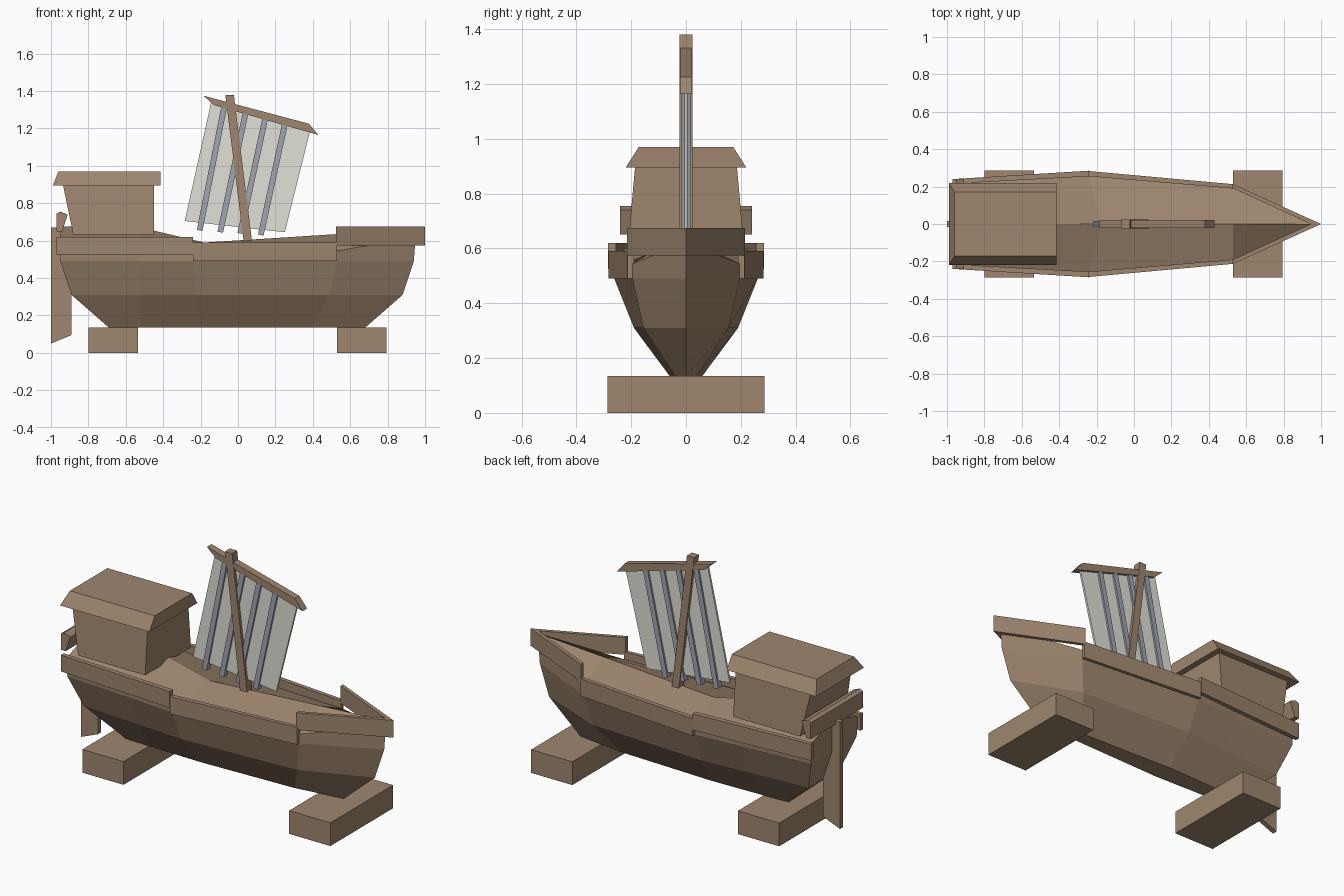
import bpy, bmesh
from mathutils import Vector

if "Cube" in bpy.data.objects:
    bpy.data.objects.remove(bpy.data.objects["Cube"])


def material(name, rgb):
    m = bpy.data.materials.new(name)
    m.diffuse_color = (*rgb, 1)
    m.use_nodes = True
    m.node_tree.nodes["Principled BSDF"].inputs["Base Color"].default_value = m.diffuse_color
    return m


WOOD = material("brown_wood", (0.342, 0.238, 0.156))
SAIL = material("pale_canvas", (0.75, 0.75, 0.69))
BATTEN = material("blue_grey_batten", (0.352, 0.376, 0.434))


def finish(name, bm, mat):
    bmesh.ops.remove_doubles(bm, verts=bm.verts, dist=0.0005)
    bmesh.ops.recalc_face_normals(bm, faces=bm.faces)
    me = bpy.data.meshes.new(name)
    bm.to_mesh(me)
    bm.free()
    me.materials.append(mat)
    ob = bpy.data.objects.new(name, me)
    bpy.context.collection.objects.link(ob)
    return ob


def loft(name, rings, mat):
    """Closed solid through a list of equal-length rings, with end caps."""
    bm = bmesh.new()
    vs = [[bm.verts.new(p) for p in r] for r in rings]
    n = len(vs[0])
    for a, b in zip(vs, vs[1:]):
        for i in range(n):
            j = (i + 1) % n
            bm.faces.new((a[i], a[j], b[j], b[i]))
    bm.faces.new(vs[0])
    bm.faces.new(vs[-1])
    return finish(name, bm, mat)


def side_profile(name, pts, half, mat):
    """Profile in x/z, given a thickness across y."""
    return loft(name, [[(x, y, z) for x, z in pts] for y in (-half, half)], mat)


def plan_profile(name, pts, z0, z1, mat):
    """Profile in x/y, extruded upwards."""
    return loft(name, [[(x, y, z) for x, y in pts] for z in (z0, z1)], mat)


def rect(x0, x1, y):
    return [(x0, -y), (x1, -y), (x1, y), (x0, y)]


# Hull: stations of (x, half width, z) from keel to deck edge, then deck ridge
stations = [
    [(-.69, .045, .135), (-.89, .145, .31), (-.95, .21, .49), (-.95, .22, .60), (-.95, 0, .675)],
    [(-.52, .052, .135), (-.52, .17, .31), (-.52, .24, .49), (-.52, .245, .58), (-.52, 0, .67)],
    [(-.20, .06, .135), (-.23, .19, .31), (-.24, .262, .49), (-.24, .262, .53), (-.18, 0, .59)],
    [(.39, .04, .135), (.49, .155, .31), (.53, .195, .49), (.53, .195, .545), (.53, 0, .635)],
    [(.68, 0, .135), (.88, 0, .31), (.94, 0, .49), (.95, 0, .62), (.95, 0, .66)],
]
bm = bmesh.new()
rings = []
for st in stations:
    ring = [(x, -y, z) for x, y, z in st] + [(x, y, z) for x, y, z in reversed(st[:-1])]
    rings.append([bm.verts.new(p) for p in ring])
n = len(rings[0])
for a, b in zip(rings, rings[1:]):
    for i in range(n):
        j = (i + 1) % n
        bm.faces.new((a[i], a[j], b[j], b[i]))
# Transom panels
t = rings[0]
for i in range(3):
    bm.faces.new((t[i], t[i + 1], t[n - 2 - i], t[n - 1 - i]))
bm.faces.new((t[3], t[4], t[5]))
finish("hull", bm, WOOD)

# Side rails, mirrored left and right
for s, side in ((-1, "right"), (1, "left")):
    rear = [(-.97, .24), (-.24, .285), (-.24, .255), (-.97, .215)]
    mid = [(-.24, .283), (.53, .213), (.53, .19), (-.24, .255)]
    plan_profile("rear_rail_" + side, [(x, s * y) for x, y in rear], .525, .62, WOOD)
    plan_profile("middle_rail_" + side, [(x, s * y) for x, y in mid], .49, .59, WOOD)

# Pointed bow rail and the board across the stern
plan_profile("bow_rail", [(.525, -.215), (1, 0), (.525, .215),
                          (.525, .193), (.945, 0), (.525, -.193)], .575, .675, WOOD)
side_profile("stern_board", [(-.97, .65), (-.94, .65), (-.91, .74), (-.95, .755), (-.97, .745)],
             .24, WOOD)

# Rudder
side_profile("rudder", [(-1, .05), (-.89, .095), (-.89, .67), (-1, .67)], .015, WOOD)

# Support blocks
for name, x0 in (("rear_support", -.80), ("front_support", .53)):
    plan_profile(name, rect(x0, x0 + .265, .287), 0, .135, WOOD)

# Cabin with leaning back wall and bevelled roof
loft("cabin", [[(x, y, .63) for x, y in rect(-.88, -.45, .21)],
               [(x, y, .895) for x, y in rect(-.935, -.45, .186)]], WOOD)
loft("cabin_roof", [[(x, y, .895) for x, y in rect(-.99, -.415, .22)],
                    [(x, y, .97) for x, y in rect(-.96, -.415, .172)]], WOOD)

# Raked mast and yard
side_profile("mast", [(.03, .595), (.075, .595), (-.022, 1.38), (-.068, 1.38)], .023, WOOD)
side_profile("yard", [(-.185, 1.375), (-.13, 1.325), (.43, 1.165), (.38, 1.225)], .021, WOOD)

# Sail and its battens
side_profile("sail", [(-.145, 1.335), (.385, 1.185), (.25, .645), (-.285, .705)], .006, SAIL)
for i, (top, bottom) in enumerate((((-.075, 1.31), (-.205, .655)), ((.04, 1.28), (-.095, .645)),
                                   ((.145, 1.25), (.012, .638)), ((.25, 1.22), (.122, .63)))):
    a, b = Vector(top), Vector(bottom)
    w = Vector((.015, -.003))
    side_profile(f"sail_batten_{i + 1}", [a - w, a + w, b + w, b - w], .017, BATTEN)
